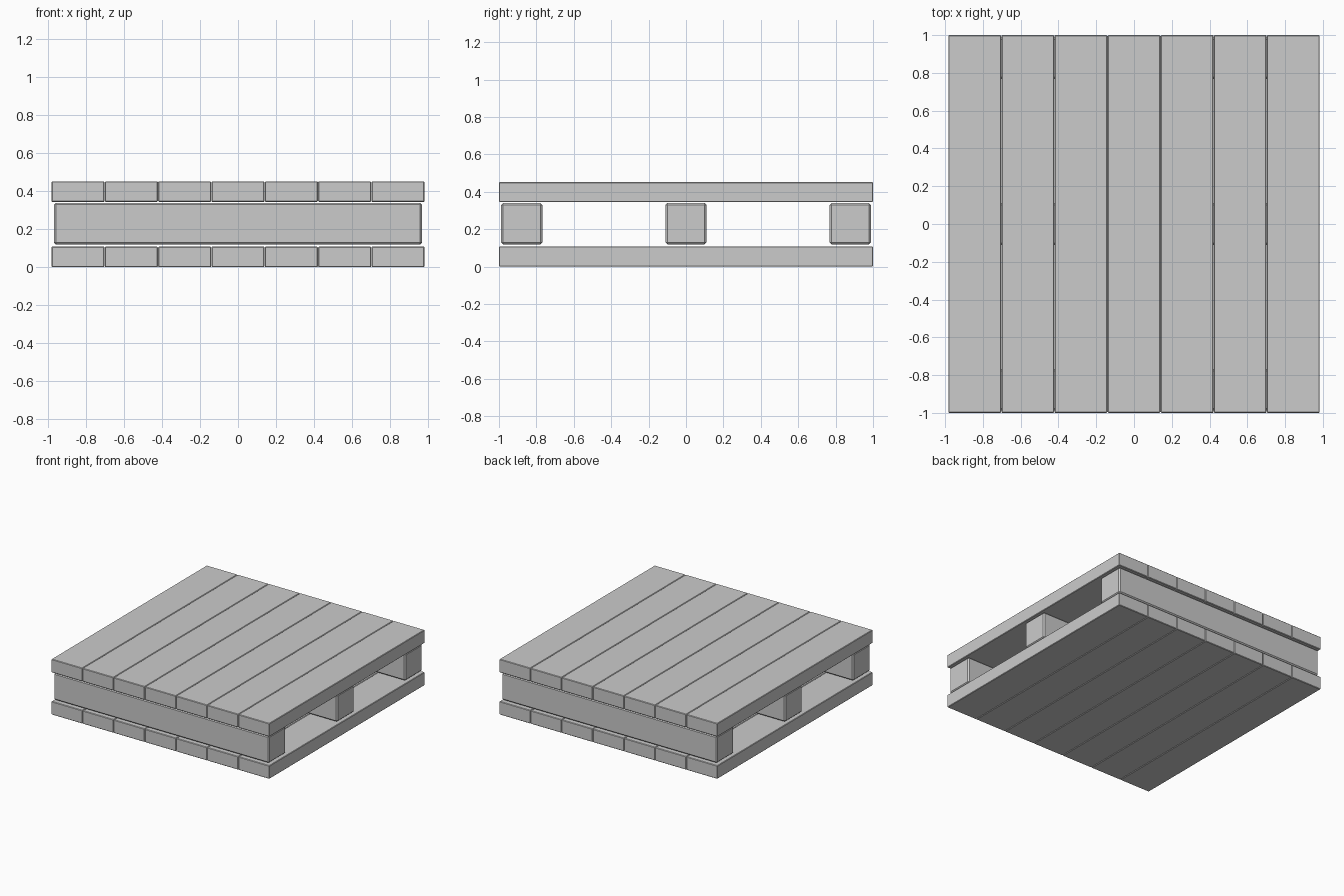
import bpy

if "Cube" in bpy.data.objects:
    bpy.data.objects.remove(bpy.data.objects["Cube"])


def beam(name, size, loc, bevel):
    """Box with slightly chamfered edges."""
    bpy.ops.mesh.primitive_cube_add(size=1, location=loc)
    ob = bpy.context.object
    ob.name = name
    ob.scale = size
    bpy.ops.object.transform_apply(location=False, rotation=False, scale=True)
    mod = ob.modifiers.new("edge_chamfer", 'BEVEL')
    mod.width = bevel
    mod.segments = 1
    return ob


PITCH = 0.281      # plank spacing
PLANK_H = 0.108
TOP = 0.452

# Seven planks on the bottom and top decks
for deck, z in (("bottom", PLANK_H / 2), ("top", TOP - PLANK_H / 2)):
    for i in range(7):
        beam(f"{deck}_plank_{i + 1}", (PITCH - 0.002, 2.0, PLANK_H),
             ((i - 3) * PITCH, 0, z), 0.004)

# Three stringers between the decks
for name, y in (("front", -0.878), ("middle", 0), ("back", 0.878)):
    beam(f"{name}_stringer", (1.94, 0.22, 0.22), (0, y, 0.229), 0.01)
